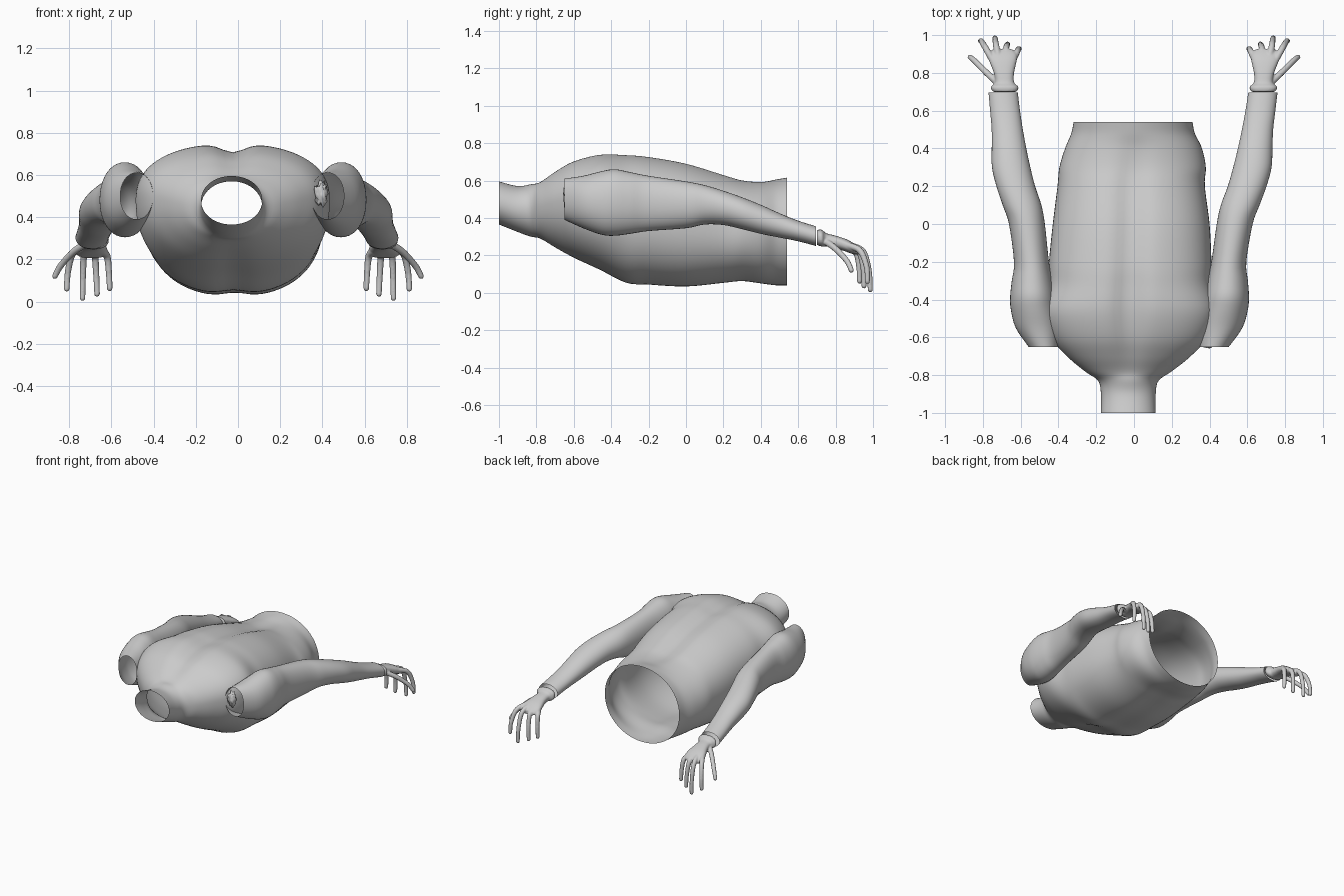
import bpy, bmesh, math, random
from mathutils import Vector, Matrix

old = bpy.data.objects.get("Cube")
if old:
    bpy.data.objects.remove(old, do_unlink=True)

grey = bpy.data.materials.new("plain_grey")
grey.use_nodes = True
grey.diffuse_color = (0.6, 0.6, 0.6, 1)
grey.node_tree.nodes["Principled BSDF"].inputs["Base Color"].default_value = (0.6, 0.6, 0.6, 1)


def catmull(rows, steps):
    """Smooth a list of equal-length rows into a denser list."""
    out = []
    for i in range(len(rows) - 1):
        a, b, c, d = (rows[max(0, min(len(rows) - 1, i + k))] for k in (-1, 0, 1, 2))
        for s in range(steps):
            t = s / steps
            out.append([q + t / 2 * ((r - p) + t * (2 * p - 5 * q + 4 * r - w + t * (3 * (q - r) + w - p)))
                        for p, q, r, w in zip(a, b, c, d)])
    return out + [list(rows[-1])]


def section(y, x0, x1, z0, z1, power, sides, belt=0.5):
    """Superellipse ring across y; belt is the relative height of the widest line."""
    cx, hw, cz = (x0 + x1) / 2, (x1 - x0) / 2, z0 + (z1 - z0) * belt
    ring = []
    for i in range(sides):
        a = math.tau * i / sides
        c, s = math.cos(a), math.sin(a)
        px = math.copysign(abs(c) ** (2 / power), c)
        pz = math.copysign(abs(s) ** (2 / power), s)
        ring.append(Vector((cx + hw * px, y, cz + pz * ((z1 - cz) if s > 0 else (cz - z0)))))
    return ring


def loft(bm, rings, caps=False):
    """Skin a list of rings with quads."""
    loops = [[bm.verts.new(p) for p in ring] for ring in rings]
    for a, b in zip(loops, loops[1:]):
        for i in range(len(a)):
            j = (i + 1) % len(a)
            bm.faces.new((a[i], b[i], b[j], a[j]))
    if caps:
        bm.faces.new(loops[0])
        bm.faces.new(loops[-1][::-1])


def make_object(name, bm):
    bmesh.ops.recalc_face_normals(bm, faces=bm.faces)
    mesh = bpy.data.meshes.new(name)
    bm.to_mesh(mesh)
    bm.free()
    mesh.shade_smooth()
    mesh.materials.append(grey)
    obj = bpy.data.objects.new(name, mesh)
    bpy.context.collection.objects.link(obj)
    return obj


# Torso: open shell from neck to waist (y, x min, x max, z min, z max, widest height, back groove)
torso_rows = [
    (-1, -.175, .115, .365, .595, .5, 0), (-.9, -.175, .115, .325, .57, .5, 0),
    (-.83, -.19, .13, .3, .58, .52, 0), (-.78, -.26, .2, .285, .6, .55, .01),
    (-.7, -.355, .3, .235, .655, .58, .02), (-.6, -.44, .39, .18, .71, .58, .03),
    (-.46, -.485, .435, .115, .745, .58, .04), (-.32, -.455, .41, .045, .745, .56, .04),
    (-.2, -.45, .41, .035, .735, .55, .035), (0, -.43, .4, .025, .7, .53, .035),
    (.2, -.405, .375, .045, .64, .5, .03), (.3, -.395, .38, .055, .61, .5, .02),
    (.4, -.365, .36, .045, .6, .5, .01), (.48, -.332, .322, .04, .605, .5, 0),
    (.54, -.32, .31, .04, .615, .5, 0)]
rings = []
for y, x0, x1, z0, z1, belt, groove in catmull(torso_rows, 5):
    ring = section(y, x0, x1, z0, z1, 2.05 + 8 * max(groove, 0), 96, belt)
    mid = (x0 + x1) / 2
    for p in ring:
        fade = math.exp(-((p.x - mid) / .075) ** 2)
        p.z += fade * (-groove if p.z > (z0 + z1) / 2 else groove * .5)
    rings.append(ring)
bm = bmesh.new()
loft(bm, rings)
make_object("torso", bm)

# Arm shell, open at both ends (y, inner x, outer x, z min, z max)
arm_rows = [
    (-.65, .375, .53, .39, .61), (-.55, .37, .6, .345, .625), (-.45, .385, .628, .31, .65),
    (-.38, .395, .632, .305, .66), (-.3, .41, .625, .315, .645), (-.2, .43, .615, .33, .625),
    (0, .455, .645, .345, .595), (.1, .475, .68, .365, .575), (.2, .51, .715, .362, .545),
    (.3, .537, .74, .34, .51), (.4, .56, .743, .315, .47), (.5, .58, .745, .295, .425),
    (.6, .597, .755, .275, .385), (.695, .61, .765, .25, .355)]

# Palm with a wrist rim, same columns
palm_rows = [
    (.7, .622, .745, .255, .335), (.715, .612, .757, .25, .338), (.73, .615, .755, .247, .335),
    (.75, .635, .735, .247, .318), (.8, .635, .742, .238, .305), (.86, .622, .765, .218, .285),
    (.9, .62, .768, .205, .262), (.925, .645, .745, .21, .24)]

# Digit centre lines
digits = [
    [(.745, .86, .255), (.785, .93, .225), (.806, .965, .14), (.812, .97, .06)],
    [(.715, .87, .255), (.73, .945, .222), (.735, .978, .12), (.737, .985, .016)],
    [(.675, .87, .25), (.677, .925, .218), (.672, .948, .13), (.668, .952, .036)],
    [(.64, .87, .24), (.62, .91, .212), (.612, .925, .14), (.608, .928, .062)],
    [(.72, .745, .275), (.78, .8, .235), (.84, .86, .17), (.868, .884, .12)]]


def lean(y):
    """Slight sideways offset shared by both arms."""
    return -.005 - .017 * (.7 - y)


for side, label in ((1, "left"), (-1, "right")):
    # Arm
    rings = []
    for y, x_in, x_out, z0, z1 in catmull(arm_rows, 4):
        xs = sorted((side * x_in + lean(y), side * x_out + lean(y)))
        rings.append(section(y, *xs, z0, z1, 2.1, 40))
    bm = bmesh.new()
    loft(bm, rings)
    make_object(label + "_arm", bm)

    # Hand: palm and digits fused into one skin
    bm = bmesh.new()
    rings = []
    for y, x_in, x_out, z0, z1 in catmull(palm_rows, 3):
        xs = sorted((side * x_in, side * x_out))
        rings.append(section(y, *xs, z0, z1, 2.4, 32))
    loft(bm, rings, caps=True)
    for path in digits:
        beads = catmull(path, 12)
        for i, (x, y, z) in enumerate(beads):
            radius = .019 - .005 * i / len(beads)
            bmesh.ops.create_icosphere(bm, subdivisions=2, radius=radius,
                                       matrix=Matrix.Translation((side * x, y, z)))
    hand = make_object(label + "_hand", bm)
    remesh = hand.modifiers.new("fuse", 'REMESH')
    remesh.mode = 'VOXEL'
    remesh.voxel_size = .005
    remesh.use_smooth_shade = True
    soften = hand.modifiers.new("soften", 'SMOOTH')
    soften.factor = .5
    soften.iterations = 4

# Crumpled scrap inside the left shoulder opening
random.seed(4)
bm = bmesh.new()
bmesh.ops.create_icosphere(bm, subdivisions=3, radius=1)
for v in bm.verts:
    v.co = Vector((v.co.x * .035, v.co.y * .025, v.co.z * .065)) * random.uniform(.6, 1.1)
    v.co += Vector((.395, -.635, .51))
make_object("shoulder_scrap", bm)
